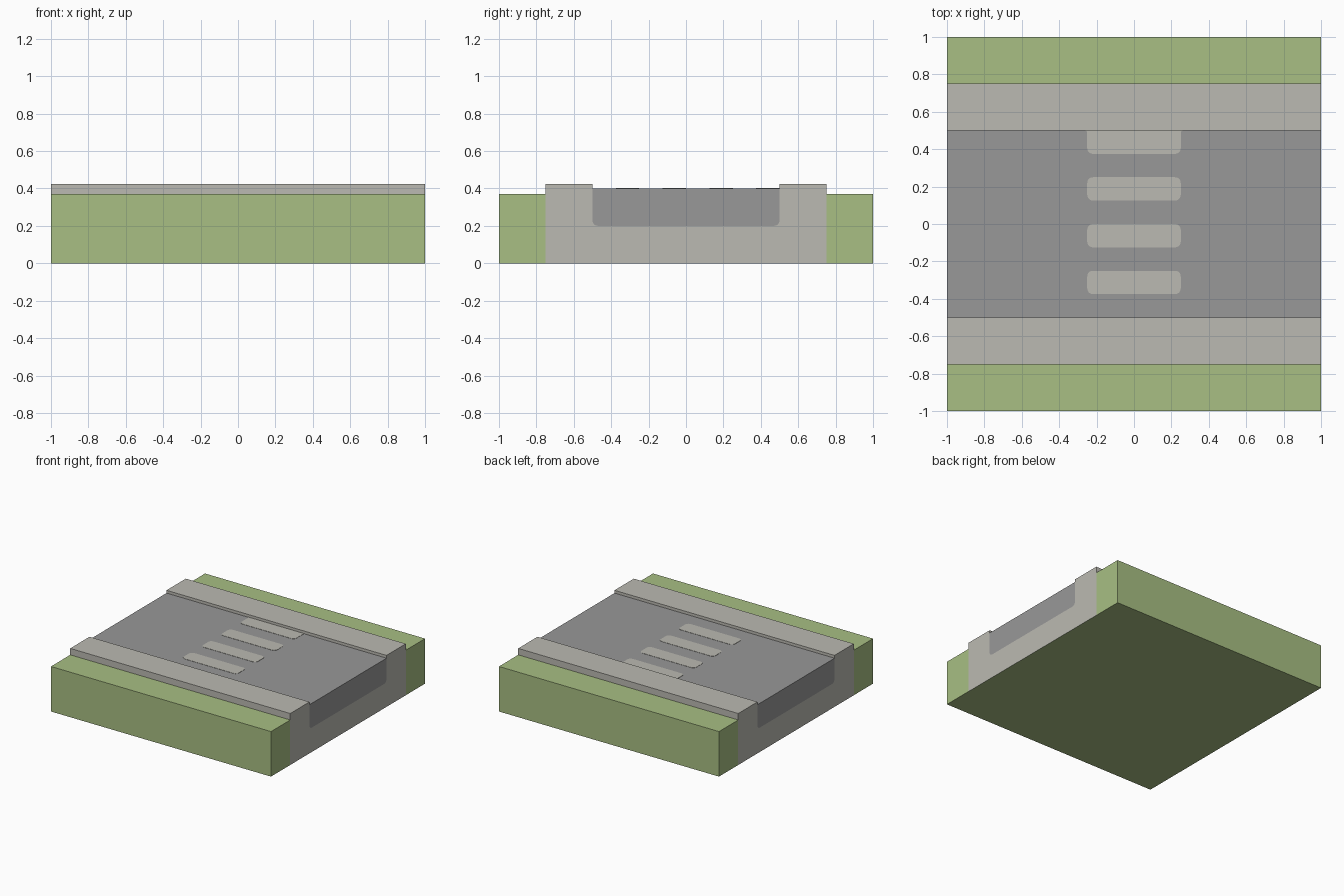
import bpy, bmesh, math
from mathutils import Vector

if "Cube" in bpy.data.objects:
    bpy.data.objects.remove(bpy.data.objects["Cube"])


def material(name, rgb):
    m = bpy.data.materials.new(name)
    m.use_nodes = True
    m.diffuse_color = (*rgb, 1)
    m.node_tree.nodes["Principled BSDF"].inputs["Base Color"].default_value = (*rgb, 1)
    return m


GRASS = material("grass_green", (0.392, 0.521, 0.227))
PAVING = material("pale_paving", (0.497, 0.491, 0.445))
ASPHALT = material("asphalt_grey", (0.314, 0.314, 0.314))

ROAD, KERB, EDGE = 0.5, 0.75, 1.0              # half widths along y
VERGE_Z, ROAD_Z, KERB_Z, BED_Z = 0.37, 0.40, 0.423, 0.20
R = 0.03                                       # painted corner radius


def arc(cx, cy, r, start, end, steps=5):
    """Points on an arc, angles in degrees."""
    angles = [math.radians(start + (end - start) * i / steps) for i in range(steps + 1)]
    return [(cx + r * math.cos(a), cy + r * math.sin(a)) for a in angles]


def prism(name, points, offset, mats, bottom=0):
    """Extrude a closed outline of 3D points; downward faces get slot 'bottom'."""
    bm = bmesh.new()
    face = bm.faces.new([bm.verts.new(p) for p in points])
    new = bmesh.ops.extrude_face_region(bm, geom=[face], use_keep_orig=True)["geom"]
    bmesh.ops.translate(bm, vec=Vector(offset),
                        verts=[v for v in new if isinstance(v, bmesh.types.BMVert)])
    bmesh.ops.recalc_face_normals(bm, faces=bm.faces)
    for f in bm.faces:
        if f.normal.z < -0.9 and f.calc_center_median().z < 0.001:
            f.material_index = bottom
    mesh = bpy.data.meshes.new(name)
    bm.to_mesh(mesh)
    bm.free()
    for m in mats:
        mesh.materials.append(m)
    obj = bpy.data.objects.new(name, mesh)
    bpy.context.collection.objects.link(obj)
    return obj


def strip(name, profile, mats, bottom=0):
    """Extrude a (y, z) profile along the full length in x."""
    return prism(name, [(-1, y, z) for y, z in profile], (2, 0, 0), mats, bottom)


# Grass verges at front and back
for name, s in (("front_verge", -1), ("back_verge", 1)):
    strip(name, [(s * KERB, 0), (s * EDGE, 0), (s * EDGE, VERGE_Z), (s * KERB, VERGE_Z)], [GRASS])

# Rounded trough shared by the road and its bed
trough = arc(-ROAD + R, BED_Z + R, R, 180, 270) + arc(ROAD - R, BED_Z + R, R, 270, 360)

# Paving bed with raised pavements on both sides, green underneath
strip("pavement_bed",
      [(-KERB, 0), (-KERB, KERB_Z), (-ROAD, KERB_Z)] + trough
      + [(ROAD, KERB_Z), (KERB, KERB_Z), (KERB, 0)], [PAVING, GRASS], bottom=1)

# Road slab
strip("road", [(-ROAD, ROAD_Z)] + trough + [(ROAD, ROAD_Z)], [ASPHALT])

# Crossing stripes; the one at the back kerb flares into the pavement
W, H, FLARE = 0.25, 0.125, 0.015
for i in range(4):
    y0 = -0.375 + 0.25 * i
    y1 = y0 + H
    outline = arc(-W + R, y0 + R, R, 180, 270) + arc(W - R, y0 + R, R, 270, 360)
    if i < 3:
        outline += arc(W - R, y1 - R, R, 0, 90) + arc(-W + R, y1 - R, R, 90, 180)
    else:
        outline += arc(W + FLARE, y1 - FLARE, FLARE, 180, 90)
        outline += arc(-W - FLARE, y1 - FLARE, FLARE, 90, 0)
    prism(f"crossing_stripe_{i + 1}", [(x, y, ROAD_Z) for x, y in outline],
          (0, 0, 0.002), [PAVING])
